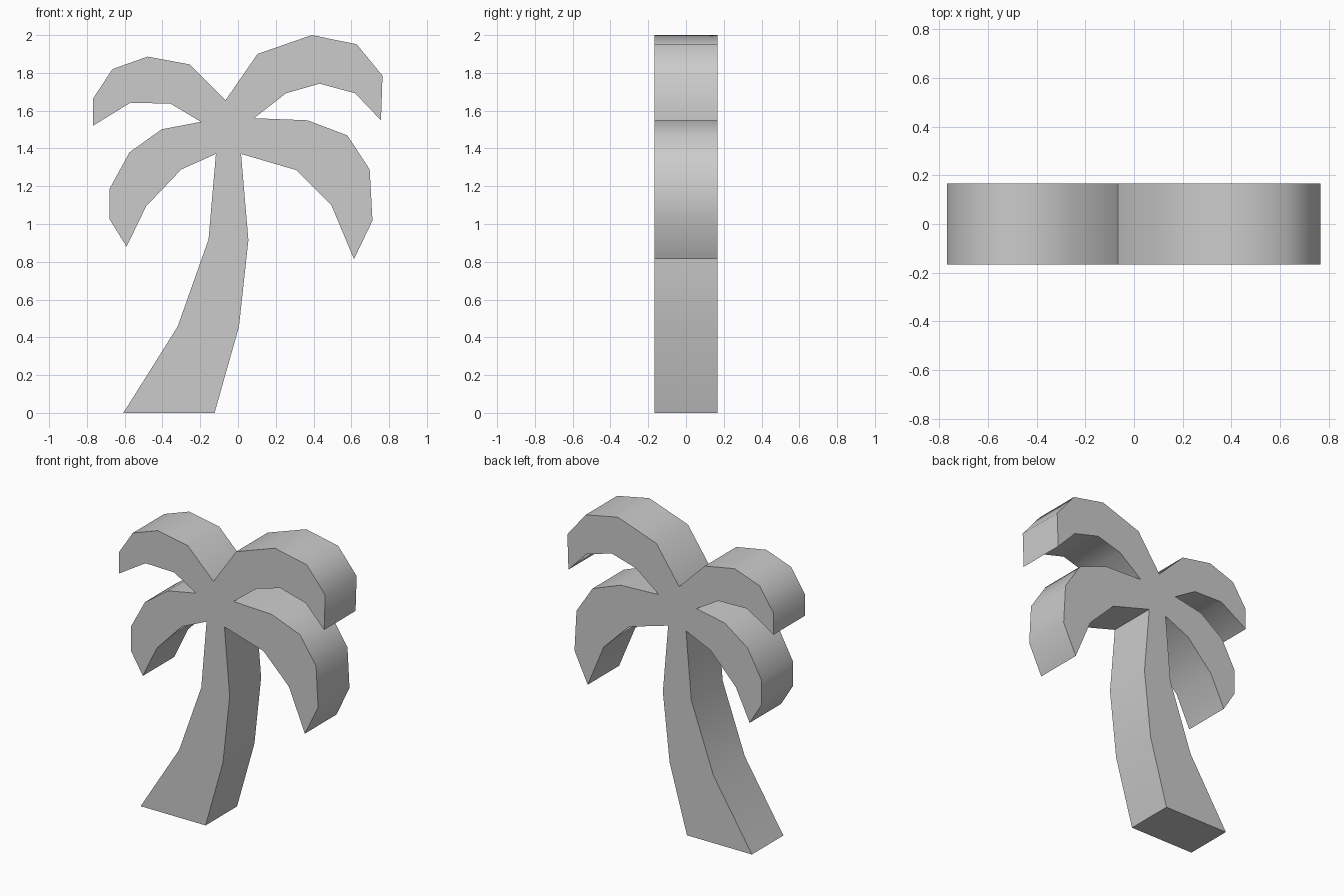
import bpy, bmesh, math

if "Cube" in bpy.data.objects:
    bpy.data.objects.remove(bpy.data.objects["Cube"])

HALF_DEPTH = 0.167

# Front outline (x, z), counter-clockwise, one run of points per part
trunk_right = [(-0.607, 0), (-0.124, 0), (0.005, 0.456), (0.055, 0.915), (0.016, 1.371)]
lower_right_frond = [(0.307, 1.286), (0.495, 1.098), (0.614, 0.814), (0.712, 1.018),
                     (0.697, 1.289), (0.579, 1.469), (0.368, 1.549), (0.085, 1.56)]
upper_right_frond = [(0.254, 1.692), (0.432, 1.743), (0.62, 1.692), (0.757, 1.549),
                     (0.765, 1.785), (0.628, 1.952), (0.39, 2.0), (0.103, 1.9),
                     (-0.066, 1.655)]
upper_left_frond = [(-0.257, 1.845), (-0.479, 1.886), (-0.665, 1.82), (-0.768, 1.663),
                    (-0.768, 1.52), (-0.57, 1.642), (-0.357, 1.637), (-0.196, 1.541)]
lower_left_frond = [(-0.405, 1.501), (-0.575, 1.379), (-0.679, 1.188), (-0.679, 1.024),
                    (-0.59, 0.88), (-0.487, 1.093), (-0.3, 1.289), (-0.117, 1.371)]
trunk_left = [(-0.156, 0.918), (-0.32, 0.456)]

outline = (trunk_right + lower_right_frond + upper_right_frond
           + upper_left_frond + lower_left_frond + trunk_left)

# Extrude the silhouette from front to back
bm = bmesh.new()
front = bm.faces.new([bm.verts.new((x, -HALF_DEPTH, z)) for x, z in outline])
extruded = bmesh.ops.extrude_face_region(bm, geom=[front], use_keep_orig=True)
back_verts = [g for g in extruded["geom"] if isinstance(g, bmesh.types.BMVert)]
bmesh.ops.translate(bm, verts=back_verts, vec=(0, 2 * HALF_DEPTH, 0))
bmesh.ops.recalc_face_normals(bm, faces=bm.faces[:])

mesh = bpy.data.meshes.new("palm_tree")
bm.to_mesh(mesh)
bm.free()
palm = bpy.data.objects.new("palm_tree", mesh)
bpy.context.collection.objects.link(palm)

# Soft frond curves, crisp tips and rims
bpy.context.view_layer.objects.active = palm
palm.select_set(True)
bpy.ops.object.shade_smooth_by_angle(angle=math.radians(45))
